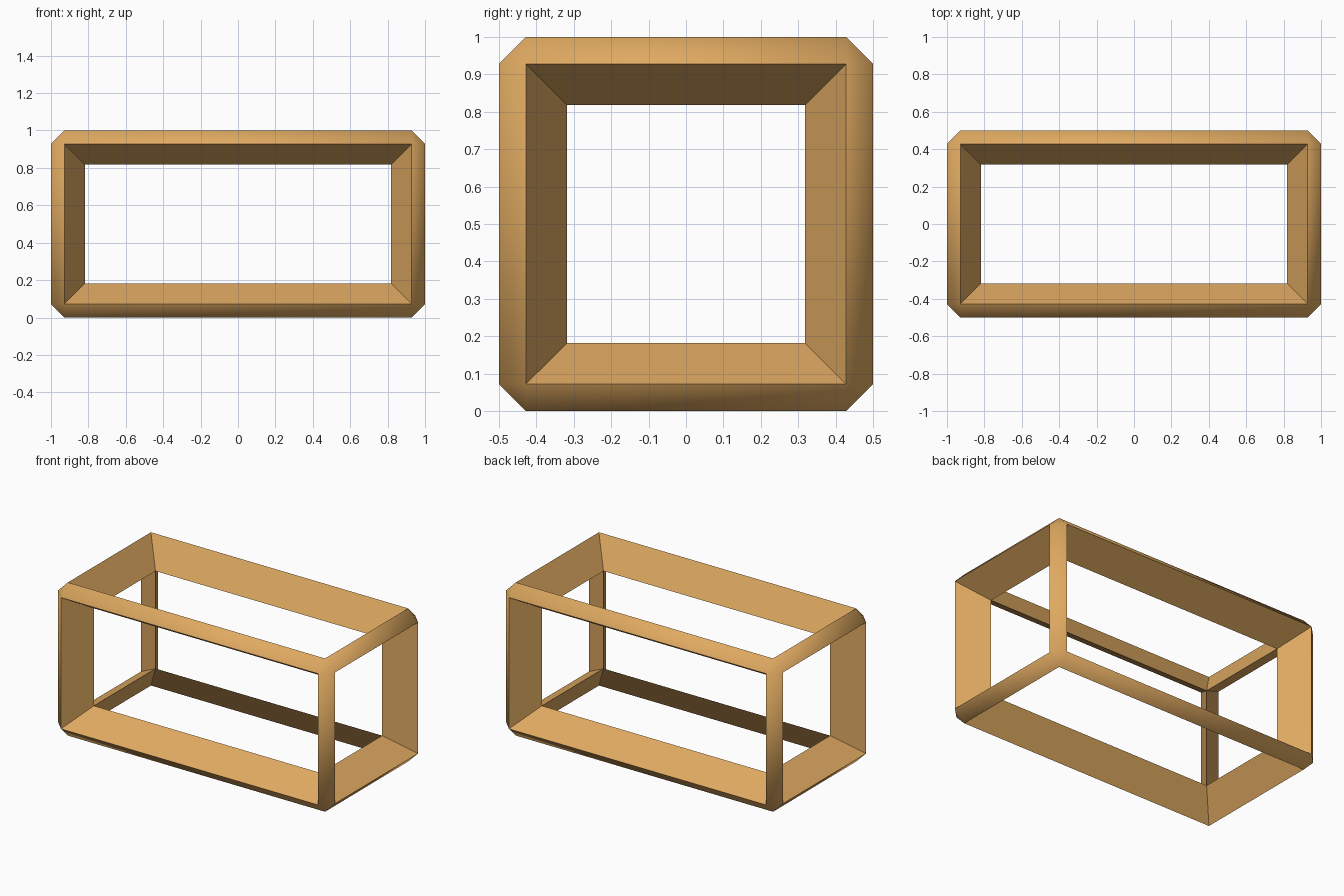
import bpy
import bmesh
from math import radians
from mathutils import Vector

default = bpy.data.objects.get("Cube")
if default:
    bpy.data.objects.remove(default, do_unlink=True)

HALF = Vector((1.0, 0.5, 0.5))   # half size of the frame
CHAMFER = 0.072                  # outer chamfer of each beam
DEPTH = 0.182                    # inner ridge distance from the outer planes

# Warm wood colour
wood = bpy.data.materials.new("warm_wood")
wood.use_nodes = True
colour = (0.74, 0.40, 0.12, 1.0)
wood.diffuse_color = colour
wood.node_tree.nodes["Principled BSDF"].inputs["Base Color"].default_value = colour

# Chamfered outer shell
bm = bmesh.new()
bmesh.ops.create_cube(bm, size=2.0)
bmesh.ops.scale(bm, vec=HALF, verts=bm.verts)
bmesh.ops.bevel(bm, geom=bm.edges[:], offset=CHAMFER, offset_type='OFFSET',
                segments=1, profile=0.5, affect='EDGES')
bm.normal_update()


# Inner ridge corners, one per corner of the box
def octant(co):
    return tuple(1 if c > 0 else -1 for c in co)


ridge = {}
for v in bm.verts[:]:
    key = octant(v.co)
    if key not in ridge:
        ridge[key] = bm.verts.new([s * (h - DEPTH) for s, h in zip(key, HALF)])

# Open the six sides and slope each opening inward to the ridge
sides = [f for f in bm.faces if max(abs(c) for c in f.normal) > 0.99]
for side in sides:
    for loop in side.loops:
        a, b = loop.vert, loop.link_loop_next.vert
        bm.faces.new((a, b, ridge[octant(b.co)], ridge[octant(a.co)]))
bmesh.ops.delete(bm, geom=sides, context='FACES_ONLY')
bmesh.ops.recalc_face_normals(bm, faces=bm.faces[:])
bmesh.ops.translate(bm, vec=(0, 0, HALF.z), verts=bm.verts)

mesh = bpy.data.meshes.new("box_frame")
bm.to_mesh(mesh)
bm.free()
mesh.materials.append(wood)
frame = bpy.data.objects.new("box_frame", mesh)
bpy.context.collection.objects.link(frame)

# Soft outer chamfers, crisp openings
bpy.ops.object.select_all(action='DESELECT')
frame.select_set(True)
bpy.context.view_layer.objects.active = frame
bpy.ops.object.shade_smooth_by_angle(angle=radians(50))
